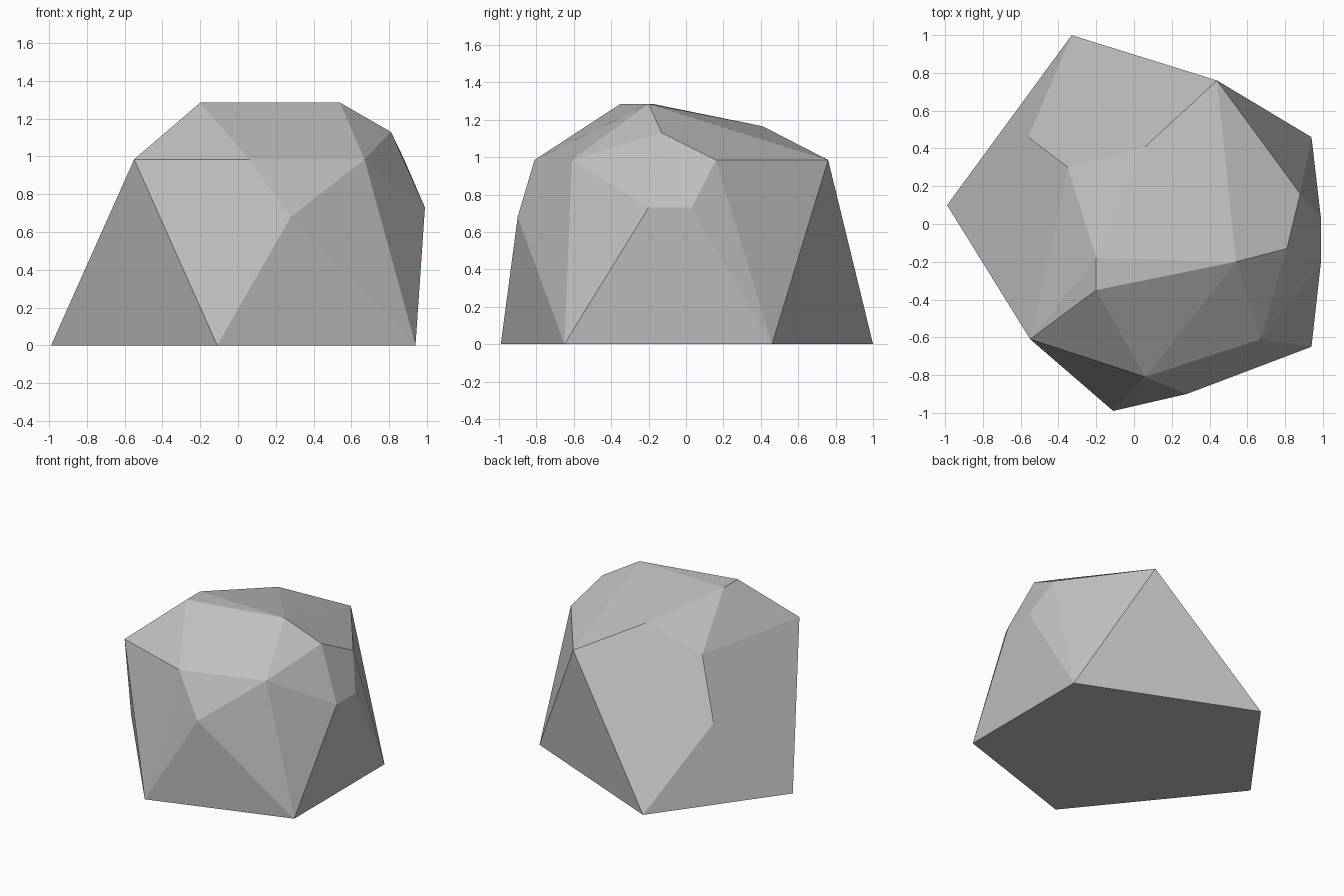
import bpy
import bmesh

# Remove the default cube
cube = bpy.data.objects.get("Cube")
if cube:
    bpy.data.objects.remove(cube, do_unlink=True)

# Stone colour
stone = bpy.data.materials.new("stone_grey")
stone.use_nodes = True
colour = (0.52, 0.52, 0.52, 1)
stone.diffuse_color = colour
stone.node_tree.nodes["Principled BSDF"].inputs["Base Color"].default_value = colour

# Corners of the boulder, grouped by height band
base = [(-.99, .10), (-.11, -.99), (.94, -.65), (.94, .46), (-.33, 1)]
shoulder = [(-.55, -.61), (.06, -.81), (.67, -.61), (.88, .16), (.44, .76), (-.35, .30)]
crown = [(-.20, -.35), (.54, -.20), (-.20, -.18)]
bevels = [(.28, -.90, .68), (.99, -.20, .73), (.99, .03, .73),
          (-.56, .46, .57), (.81, -.13, 1.13), (.06, .41, 1.165)]
corners = list(bevels)
for ring, height in ((base, 0), (shoulder, .985), (crown, 1.285)):
    corners += [(x, y, height) for x, y in ring]

# Faceted boulder: hull of the corners, with near-flat triangles merged
bm = bmesh.new()
for corner in corners:
    bm.verts.new(corner)
bmesh.ops.convex_hull(bm, input=bm.verts)
bmesh.ops.dissolve_limit(bm, angle_limit=.04, verts=bm.verts, edges=bm.edges)
bmesh.ops.recalc_face_normals(bm, faces=bm.faces)
mesh = bpy.data.meshes.new("boulder")
bm.to_mesh(mesh)
bm.free()
mesh.materials.append(stone)
boulder = bpy.data.objects.new("boulder", mesh)
bpy.context.collection.objects.link(boulder)
